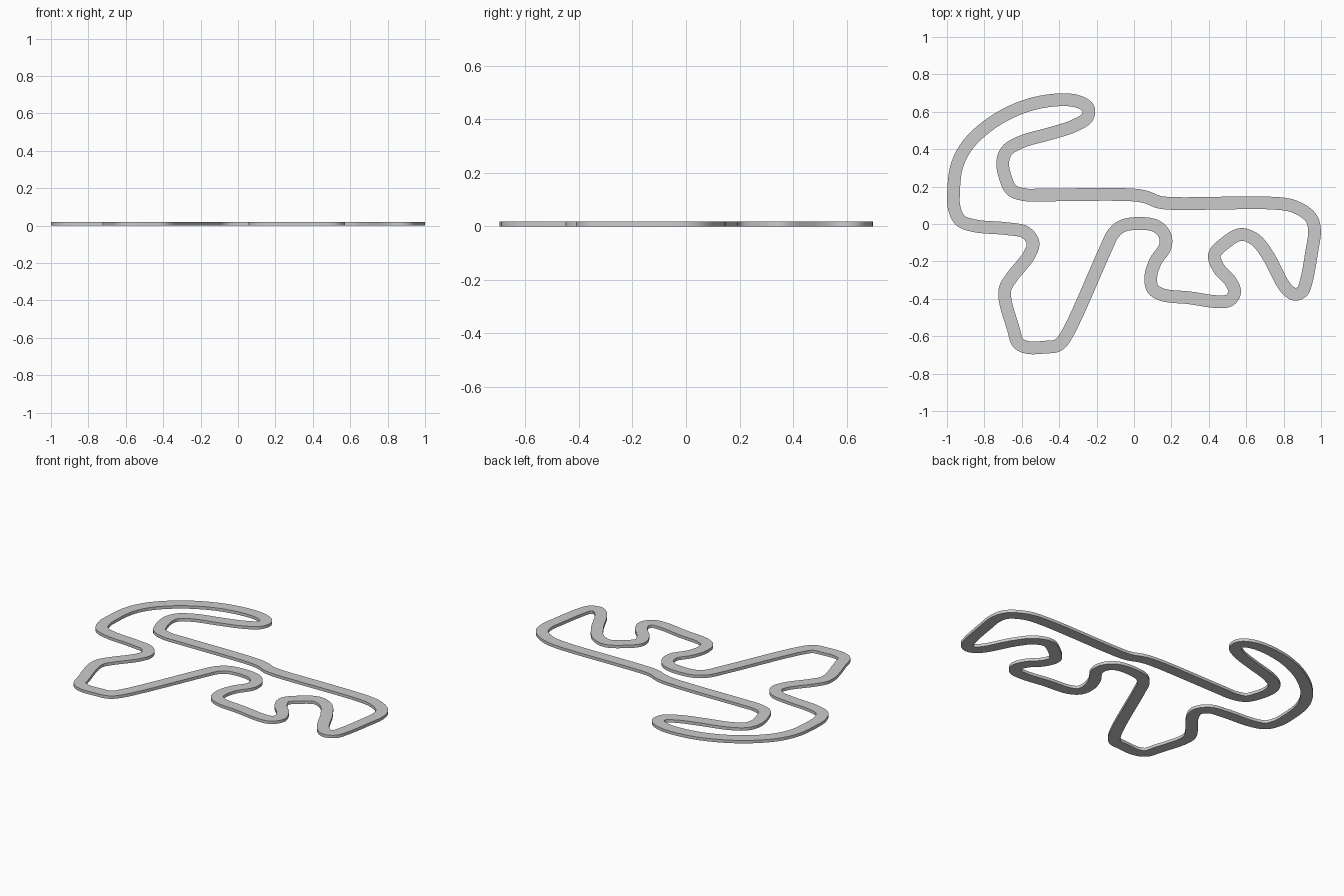
import bpy, bmesh
from mathutils import Vector

if "Cube" in bpy.data.objects:
    bpy.data.objects.remove(bpy.data.objects["Cube"])

WIDTH, HEIGHT, STEPS = 0.068, 0.018, 6

# Centreline of the circuit, clockwise from the left side
PATH = [
    (-.965, .16), (-.95, .30), (-.905, .40), (-.825, .49), (-.70, .578), (-.55, .64),
    (-.40, .664), (-.30, .655), (-.245, .62), (-.25, .57), (-.32, .525), (-.45, .483),
    (-.60, .44), (-.68, .392), (-.702, .33), (-.685, .24), (-.653, .18), (-.58, .156),
    (-.50, .155), (0, .155), (.07, .142), (.13, .118), (.20, .110), (.78, .109),
    (.87, .088), (.945, .035), (.965, -.03), (.95, -.15), (.92, -.31), (.90, -.36),
    (.86, -.376), (.81, -.34), (.72, -.175), (.65, -.085), (.57, -.056), (.49, -.10),
    (.43, -.165), (.452, -.235), (.515, -.305), (.538, -.365), (.51, -.408), (.44, -.415),
    (.30, -.395), (.15, -.378), (.10, -.345), (.09, -.28), (.115, -.20), (.167, -.12),
    (.165, -.06), (.12, -.012), (.04, .003), (-.06, -.01), (-.11, -.05), (-.15, -.13),
    (-.37, -.61), (-.41, -.65), (-.47, -.658), (-.57, -.66), (-.62, -.635),
    (-.645, -.56), (-.69, -.40), (-.687, -.34), (-.65, -.28), (-.56, -.165),
    (-.54, -.10), (-.58, -.045), (-.68, -.025), (-.85, -.01), (-.93, .02), (-.962, .09),
]


def smooth_loop(points, steps):
    """Closed centripetal Catmull-Rom spline."""
    pts = [Vector(p) for p in points]
    n, out = len(pts), []
    for i in range(n):
        p = [pts[(i + k - 1) % n] for k in range(4)]
        t = [0.0]
        for a, b in zip(p, p[1:]):
            t.append(t[-1] + (b - a).length ** 0.5)

        def mix(a, b, ta, tb, u):
            return a.lerp(b, (u - ta) / (tb - ta))

        for s in range(steps):
            u = t[1] + (t[2] - t[1]) * s / steps
            a = [mix(p[k], p[k + 1], t[k], t[k + 1], u) for k in range(3)]
            b = [mix(a[k], a[k + 1], t[k], t[k + 2], u) for k in range(2)]
            out.append(mix(b[0], b[1], t[1], t[2], u))
    return out


# Sweep a rectangular section round the centreline
line = smooth_loop(PATH, STEPS)
n = len(line)
bm = bmesh.new()
rings = []
for i, c in enumerate(line):
    d = (line[(i + 1) % n] - line[i - 1]).normalized()
    side = Vector((-d.y, d.x)) * WIDTH / 2
    rings.append([bm.verts.new((q.x, q.y, z)) for q, z in
                  ((c + side, 0), (c - side, 0), (c - side, HEIGHT), (c + side, HEIGHT))])
for i in range(n):
    a, b = rings[i], rings[(i + 1) % n]
    for k in range(4):
        m = (k + 1) % 4
        bm.faces.new((a[k], a[m], b[m], b[k]))
bmesh.ops.recalc_face_normals(bm, faces=bm.faces)

mesh = bpy.data.meshes.new("race_track")
bm.to_mesh(mesh)
bm.free()
track = bpy.data.objects.new("race_track", mesh)
bpy.context.collection.objects.link(track)
bpy.context.view_layer.objects.active = track
track.select_set(True)
bpy.ops.object.shade_smooth_by_angle()
